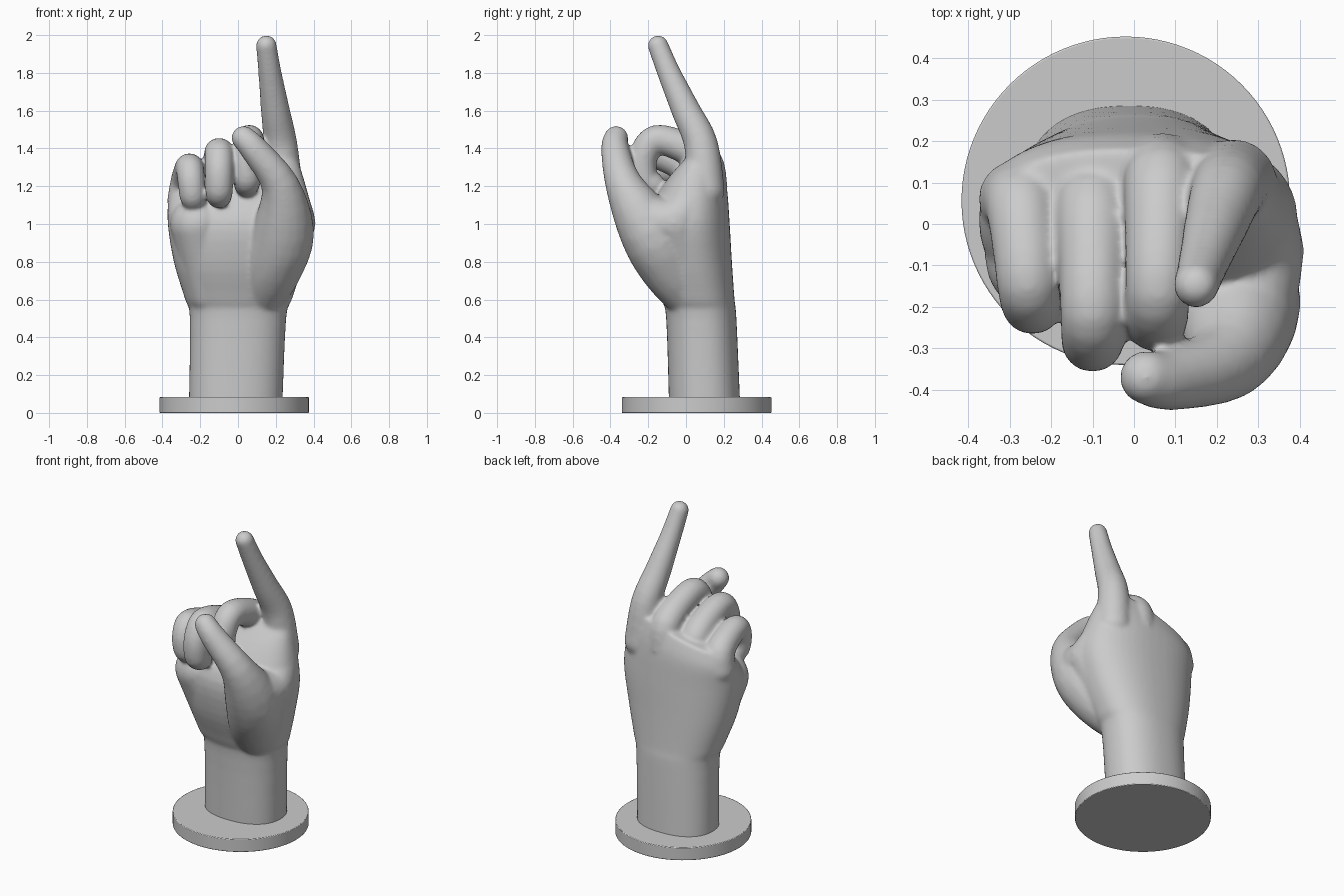
import bpy, bmesh, math
from mathutils import Vector

if "Cube" in bpy.data.objects:
    bpy.data.objects.remove(bpy.data.objects["Cube"])


def spline(points, steps=4):
    """Catmull-Rom samples through tuples of any length."""
    pts = [Vector(p) for p in points]
    out = []
    for i in range(len(pts) - 1):
        a, b, c, d = pts[max(i - 1, 0)], pts[i], pts[i + 1], pts[min(i + 2, len(pts) - 1)]
        for s in range(steps):
            t = s / steps
            out.append(0.5 * (2 * b + (c - a) * t + (2 * a - 5 * b + 4 * c - d) * t * t
                              + (3 * b - 3 * c + d - a) * t ** 3))
    return out + [pts[-1]]


def add_limb(target, points):
    """Round tapered limb through (x, y, z, radius): hulls of sphere pairs."""
    ball = bmesh.new()
    bmesh.ops.create_icosphere(ball, subdivisions=3, radius=1)
    unit = [v.co.copy() for v in ball.verts]
    ball.free()
    samples = spline(points)
    for p, q in zip(samples, samples[1:]):
        bm = bmesh.new()
        for s in (p, q):
            for co in unit:
                bm.verts.new(Vector(s[:3]) + co * s[3])
        bmesh.ops.convex_hull(bm, input=bm.verts[:])
        loose = [v for v in bm.verts if not v.link_faces]
        bmesh.ops.delete(bm, geom=loose, context="VERTS")
        bmesh.ops.recalc_face_normals(bm, faces=bm.faces[:])
        tmp = bpy.data.meshes.new("tmp")
        bm.to_mesh(tmp)
        bm.free()
        target.from_mesh(tmp)
        bpy.data.meshes.remove(tmp)


def add_palm(target, rows, n=48, power=2.3):
    """Loft of rounded sections (z, xmin, xmax, ymin, ymax), knuckle end tilted."""
    rings = []
    for z, x0, x1, y0, y1 in spline(rows):
        ring = []
        tilt = max(0, z - 1.05)
        for i in range(n):
            c, s = math.cos(math.tau * i / n), math.sin(math.tau * i / n)
            x = (x0 + x1) / 2 + (x1 - x0) / 2 * math.copysign(abs(c) ** (2 / power), c)
            y = (y0 + y1) / 2 + (y1 - y0) / 2 * math.copysign(abs(s) ** (2 / power), s)
            ring.append(target.verts.new((x, y, z + tilt * x)))
        rings.append(ring)
    for a, b in zip(rings, rings[1:]):
        for i in range(n):
            j = (i + 1) % n
            target.faces.new((a[i], a[j], b[j], b[i]))
    target.faces.new(rings[0][::-1])
    target.faces.new(rings[-1])


def add_curled_finger(target, x, lean, y, z, size):
    """Finger folded over the palm: knuckle, middle joint, tip."""
    fold = [(.02, -.13, .1), (0, 0, .092), (-.12, .08, .084), (-.26, .115, .079),
            (-.325, .03, .077), (-.325, -.085, .074), (-.28, -.12, .068)]
    add_limb(target, [(x + lean * i, y + dy * size, z + dz * size, r * (.85 + .15 * size))
                      for i, (dy, dz, r) in enumerate(fold)])


hand_bm = bmesh.new()

# wrist and palm
add_palm(hand_bm, [
    (.04, -.26, .235, -.09, .287), (.5, -.255, .255, -.105, .267),
    (.6, -.28, .285, -.13, .257), (.8, -.34, .35, -.2, .243),
    (1.02, -.373, .395, -.22, .23), (1.2, -.36, .345, -.12, .215),
    (1.32, -.3, .29, 0, .18)])

# middle, ring and little fingers
add_curled_finger(hand_bm, .07, -.004, .1, 1.33, 1)
add_curled_finger(hand_bm, -.1, 0, .04, 1.265, .97)
add_curled_finger(hand_bm, -.28, .008, .045, 1.215, .72)

# pointing index finger
add_limb(hand_bm, [(.24, .1, 1.18, .105), (.225, .08, 1.42, .09),
                   (.198, 0, 1.6, .077), (.169, -.09, 1.8, .062), (.15, -.148, 1.945, .055)])

# thumb folded across the front
add_limb(hand_bm, [(.12, .02, .62, .13), (.185, -.09, .78, .16), (.24, -.19, .96, .163),
                   (.225, -.325, 1.2, .1), (.09, -.375, 1.39, .075),
                   (.03, -.37, 1.455, .065)])
# web between thumb and index, and heel of the palm
add_limb(hand_bm, [(.25, -.25, 1.05, .12), (.28, -.07, 1.01, .13), (.265, .05, 1.16, .1)])
add_limb(hand_bm, [(.15, .06, .62, .13), (.28, -.06, 1.0, .13)])
add_limb(hand_bm, [(-.15, .01, .64, .12), (-.215, -.08, 1, .145)])

mesh = bpy.data.meshes.new("hand")
hand_bm.to_mesh(mesh)
hand_bm.free()
hand = bpy.data.objects.new("hand", mesh)
bpy.context.collection.objects.link(hand)

# fuse everything into one smooth skin
remesh = hand.modifiers.new("fuse", "REMESH")
remesh.mode = "VOXEL"
remesh.voxel_size = 0.01
remesh.use_smooth_shade = True
relax = hand.modifiers.new("relax", "SMOOTH")
relax.factor = 0.5
relax.iterations = 14

# round plinth
bpy.ops.mesh.primitive_cylinder_add(vertices=96, radius=0.396, depth=0.083,
                                    location=(-0.02, 0.056, 0.0415))
base = bpy.context.object
base.name = "base_disc"
bevel = base.modifiers.new("edge", "BEVEL")
bevel.width = 0.004
bevel.segments = 2
bpy.ops.object.shade_smooth_by_angle()
